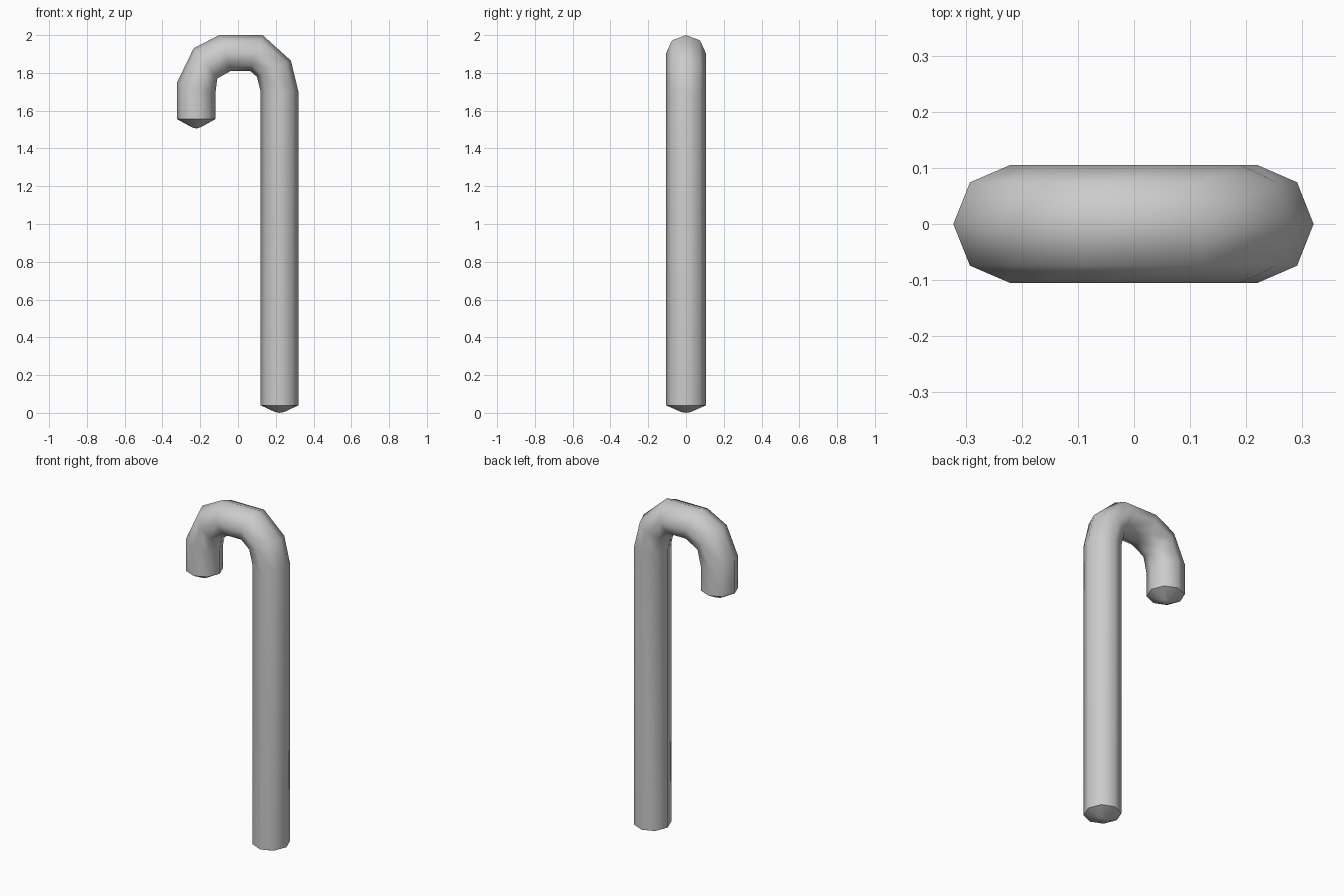
import bpy, bmesh, math
from mathutils import Vector

if "Cube" in bpy.data.objects:
    bpy.data.objects.remove(bpy.data.objects["Cube"])

SIDES = 8
Y_RADIUS = 0.105

# Cross-sections along the cane: (outer x, outer z, inner x, inner z)
SECTIONS = [
    (-0.322, 1.555, -0.12, 1.555),
    (-0.322, 1.75, -0.12, 1.69),
    (-0.235, 1.93, -0.11, 1.77),
    (-0.10, 2.00, -0.04, 1.81),
    (0.13, 2.00, 0.065, 1.81),
    (0.28, 1.865, 0.10, 1.78),
    (0.32, 1.70, 0.12, 1.70),
    (0.32, 0.04, 0.12, 0.04),
]


def add_ring(bm, section, scale=1.0, drop=0.0):
    ox, oz, ix, iz = section
    outer, inner = Vector((ox, 0, oz)), Vector((ix, 0, iz))
    mid, half = (outer + inner) / 2, (outer - inner) / 2
    ring = []
    for k in range(SIDES):
        a = 2 * math.pi * k / SIDES
        p = mid + scale * (half * math.cos(a) + Vector((0, Y_RADIUS * math.sin(a), 0)))
        ring.append(bm.verts.new(p - Vector((0, 0, drop))))
    return ring


def bridge(bm, a, b):
    for k in range(SIDES):
        n = (k + 1) % SIDES
        bm.faces.new((a[k], a[n], b[n], b[k]))


# Hooked cane: shallow tip, bent tube, shallow foot
bm = bmesh.new()
rings = [add_ring(bm, SECTIONS[0], 0.25, 0.042)]
rings += [add_ring(bm, s) for s in SECTIONS]
rings.append(add_ring(bm, SECTIONS[-1], 0.25, 0.035))
for a, b in zip(rings, rings[1:]):
    bridge(bm, a, b)

# Close both ends with a point
for ring, tip in ((rings[0], (-0.22, 0, 1.505)), (rings[-1], (0.22, 0, 0))):
    v = bm.verts.new(tip)
    for k in range(SIDES):
        bm.faces.new((ring[k], ring[(k + 1) % SIDES], v))
bmesh.ops.recalc_face_normals(bm, faces=bm.faces)

mesh = bpy.data.meshes.new("hooked_cane")
bm.to_mesh(mesh)
bm.free()
cane = bpy.data.objects.new("hooked_cane", mesh)
bpy.context.collection.objects.link(cane)

# Smooth tube with crisp end rims
bpy.context.view_layer.objects.active = cane
cane.select_set(True)
bpy.ops.object.shade_smooth_by_angle(angle=math.radians(55))
